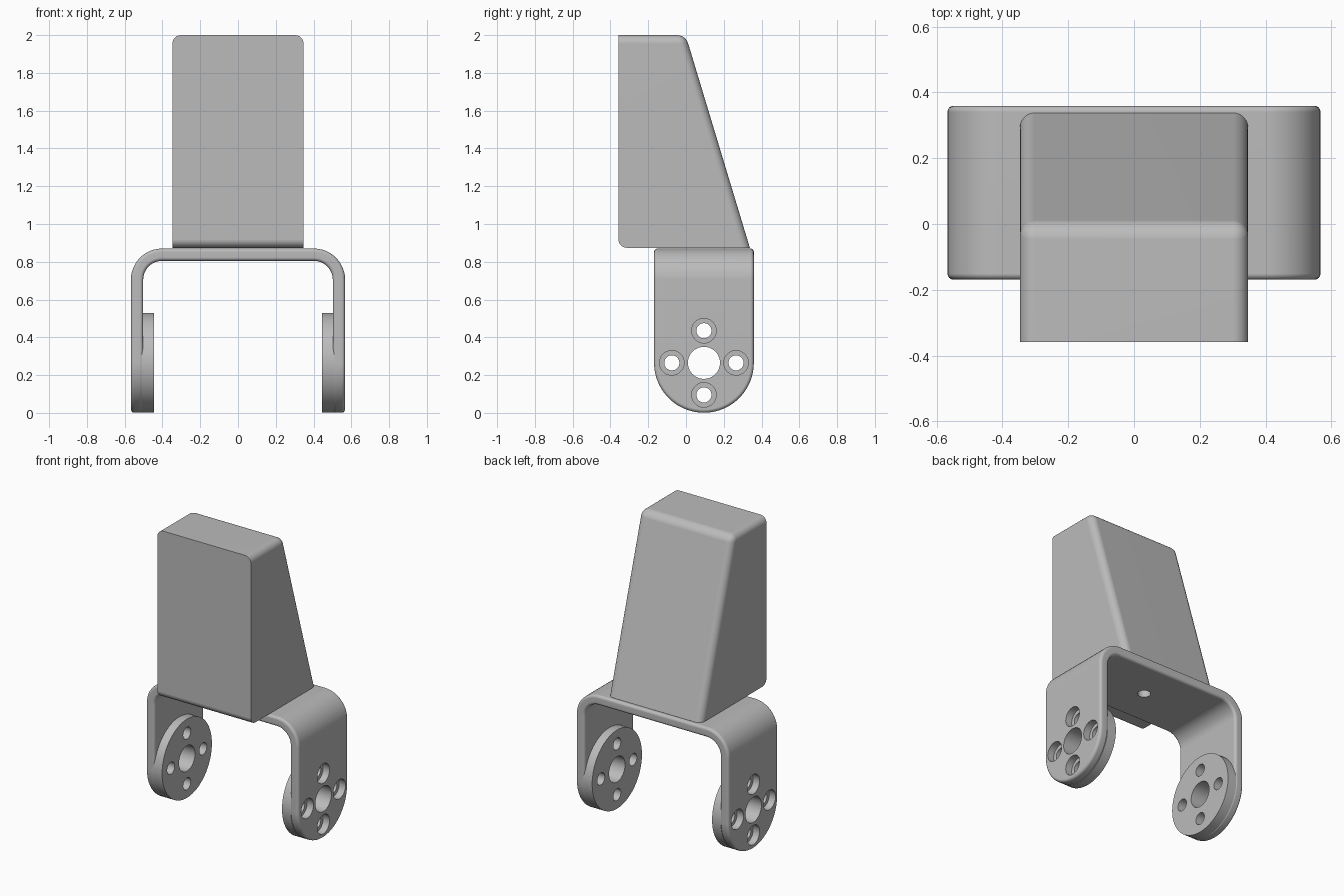
import bpy, bmesh
from math import sin, cos, pi
from mathutils import Matrix, Vector

if "Cube" in bpy.data.objects:
    bpy.data.objects.remove(bpy.data.objects["Cube"])

grey = bpy.data.materials.new("light_grey")
grey.use_nodes = True
grey.diffuse_color = (0.5, 0.5, 0.5, 1)
grey.node_tree.nodes["Principled BSDF"].inputs["Base Color"].default_value = (0.5, 0.5, 0.5, 1)

PIVOT_Y, PIVOT_Z, ROUND = 0.095, 0.265, 0.264   # leg end centre and radius
OUTER, TOP, BEND, SHEET = 0.567, 0.87, 0.165, 0.065


def make_object(name, bm):
    bmesh.ops.recalc_face_normals(bm, faces=bm.faces)
    mesh = bpy.data.meshes.new(name)
    bm.to_mesh(mesh)
    bm.free()
    mesh.materials.append(grey)
    obj = bpy.data.objects.new(name, mesh)
    bpy.context.collection.objects.link(obj)
    return obj


def activate(obj):
    bpy.ops.object.select_all(action="DESELECT")
    obj.select_set(True)
    bpy.context.view_layer.objects.active = obj


def finish(obj):
    """Apply the modifiers, then smooth with sharp edges kept."""
    activate(obj)
    for mod in list(obj.modifiers):
        bpy.ops.object.modifier_apply(modifier=mod.name)
    bpy.ops.object.shade_smooth_by_angle(angle=pi / 6)
    mod = obj.modifiers.new("even_shading", "WEIGHTED_NORMAL")
    mod.keep_sharp = True
    bpy.ops.object.modifier_apply(modifier=mod.name)


def rod_x(bm, radius, x0, x1, y, z, segments=40):
    place = Matrix.Translation(((x0 + x1) / 2, y, z)) @ Matrix.Rotation(pi / 2, 4, "Y")
    bmesh.ops.create_cone(bm, cap_ends=True, segments=segments, radius1=radius,
                          radius2=radius, depth=abs(x1 - x0), matrix=place)


def cut(obj, cutter):
    mod = obj.modifiers.new("cut", "BOOLEAN")
    mod.operation, mod.solver, mod.object = "DIFFERENCE", "EXACT", cutter


# Hole cutters: bores through both legs, counterbores from outside, web hole
screws = [(PIVOT_Y + 0.17 * cos(a), PIVOT_Z + 0.17 * sin(a))
          for a in (0, pi / 2, pi, 3 * pi / 2)]
bm = bmesh.new()
rod_x(bm, 0.085, -1, 1, PIVOT_Y, PIVOT_Z)
for y, z in screws:
    rod_x(bm, 0.04, -1, 1, y, z)
bores = make_object("bore_cutter", bm)

bm = bmesh.new()
for side in (-1, 1):
    for y, z in screws:
        rod_x(bm, 0.065, side * 0.52, side * 1, y, z)
counterbores = make_object("counterbore_cutter", bm)

bm = bmesh.new()
bmesh.ops.create_cone(bm, cap_ends=True, segments=32, radius1=0.04, radius2=0.04,
                      depth=0.2, matrix=Matrix.Translation((0, PIVOT_Y, 0.82)))
web_hole = make_object("web_hole_cutter", bm)
cutters = (bores, counterbores, web_hole)
for cutter in cutters:
    cutter.hide_render = True

# Bracket: a bent strip with round leg ends, thickened inwards
bm = bmesh.new()
right_bend = [(OUTER - BEND + BEND * cos(a), TOP - BEND + BEND * sin(a))
              for a in (i * pi / 24 for i in range(13))]
path = right_bend + [(-x, z) for x, z in reversed(right_bend)]
rows = [[bm.verts.new((x, PIVOT_Y + s * ROUND, z)) for s in (-1, 1)] for x, z in path]
for a, b in zip(rows, rows[1:]):
    bm.faces.new((a[0], a[1], b[1], b[0]))
for row, x in ((rows[0], OUTER), (rows[-1], -OUTER)):
    arc = [bm.verts.new((x, PIVOT_Y + ROUND * cos(a), PIVOT_Z - ROUND * sin(a)))
           for a in (i * pi / 40 for i in range(41))]
    bm.faces.new([row[0], row[1]] + arc)
bracket = make_object("bracket", bm)
up = max(bracket.data.polygons, key=lambda p: p.center.z).normal.z
solid = bracket.modifiers.new("thickness", "SOLIDIFY")
solid.thickness, solid.use_even_offset = SHEET, True
solid.offset = -1 if up > 0 else 1
bevel = bracket.modifiers.new("round_edges", "BEVEL")
bevel.width, bevel.segments, bevel.angle_limit = 0.018, 4, pi / 3
bevel.use_clamp_overlap = False
for cutter in cutters:
    cut(bracket, cutter)
finish(bracket)

# Mounting discs inside the legs
for name, side in (("left_disc", 1), ("right_disc", -1)):
    bm = bmesh.new()
    rod_x(bm, ROUND, side * 0.445, side * 0.51, PIVOT_Y, PIVOT_Z, 80)
    disc = make_object(name, bm)
    cut(disc, bores)
    finish(disc)

for cutter in cutters:
    bpy.data.objects.remove(cutter)

# Wedge block: side profile extruded across, with chosen edges rounded
HALF, BASE, PEAK, FRONT = 0.347, TOP + 0.004, 2.0, -0.358
profile = [(FRONT, BASE), (0.338, BASE), (-0.002, PEAK), (FRONT, PEAK)]
bm = bmesh.new()
face = bm.faces.new([bm.verts.new((-HALF, y, z)) for y, z in profile])
sweep = bmesh.ops.extrude_face_region(bm, geom=[face])
bmesh.ops.translate(bm, vec=(2 * HALF, 0, 0),
                    verts=[v for v in sweep["geom"] if isinstance(v, bmesh.types.BMVert)])


def is_rounded(edge):
    a, b = (v.co for v in edge.verts)
    mid = (a + b) / 2
    top = mid.z > PEAK - 0.01 and mid.y > FRONT + 0.01
    slope_side = mid.y > 0.1 and BASE + 0.1 < mid.z < PEAK - 0.1
    front_foot = mid.z < BASE + 0.01 and mid.y < FRONT + 0.01
    return top or slope_side or front_foot


bmesh.ops.bevel(bm, geom=[e for e in bm.edges if is_rounded(e)], offset=0.045,
                offset_type="OFFSET", segments=6, profile=0.5, affect="EDGES")
finish(make_object("wedge_block", bm))
